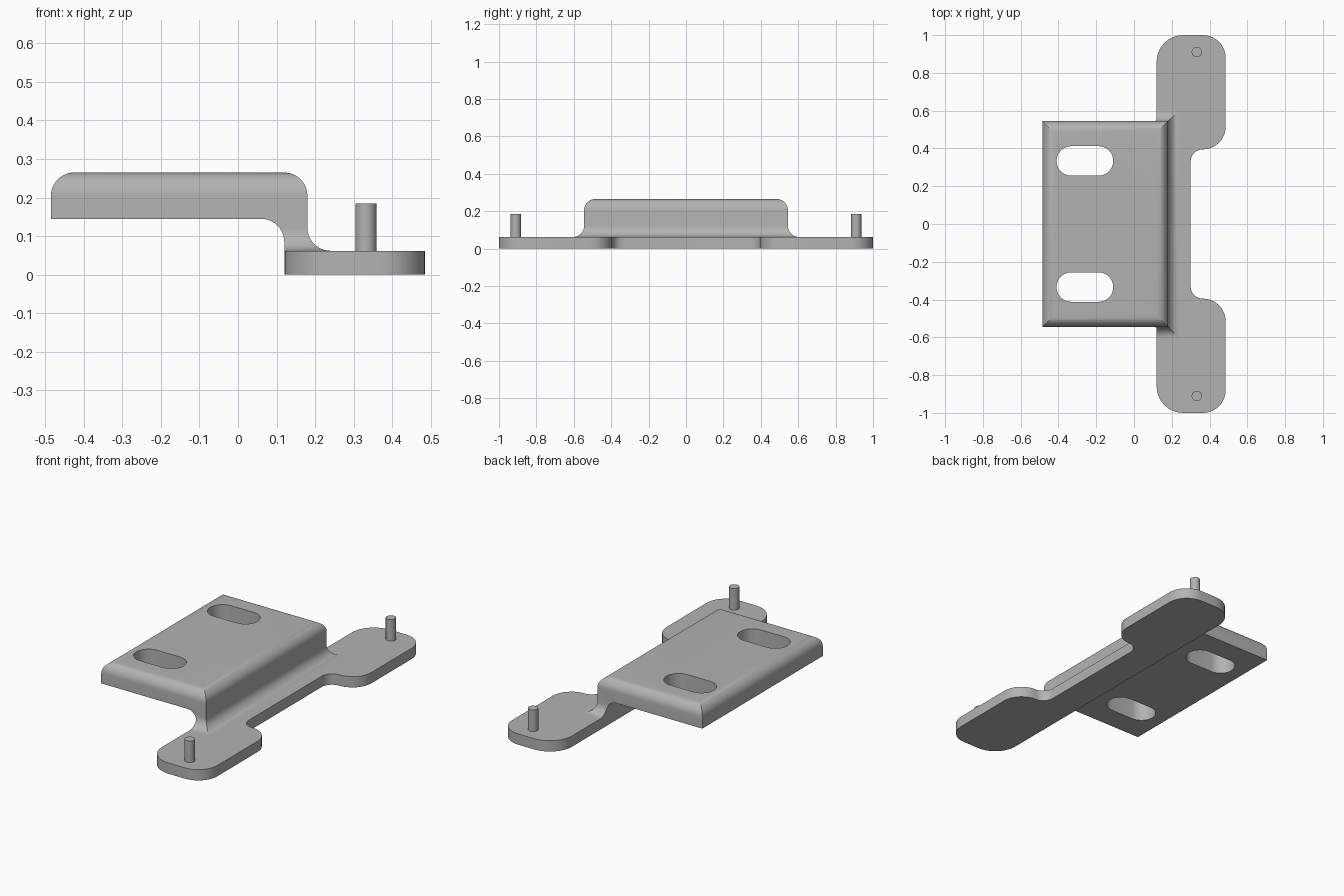
import bpy, bmesh, math
from mathutils import Vector

if "Cube" in bpy.data.objects:
    bpy.data.objects.remove(bpy.data.objects["Cube"], do_unlink=True)

metal = bpy.data.materials.new("grey metal")
metal.use_nodes = True
GREY = (0.45, 0.45, 0.45, 1)
metal.diffuse_color = GREY
metal.node_tree.nodes["Principled BSDF"].inputs["Base Color"].default_value = GREY


def rounded(corners, steps=10):
    """Outline from right-angled (a, b, radius) corners."""
    pts = []
    for i, (a, b, r) in enumerate(corners):
        p = Vector((a, b))
        if r == 0:
            pts.append(p)
            continue
        to_prev = (Vector(corners[i - 1][:2]) - p).normalized()
        to_next = (Vector(corners[(i + 1) % len(corners)][:2]) - p).normalized()
        centre = p + r * (to_prev + to_next)
        for k in range(steps + 1):
            t = math.pi / 2 * k / steps
            pts.append(centre - r * (to_next * math.cos(t) + to_prev * math.sin(t)))
    return pts


def loft(name, rings):
    """Closed solid skinned through rings of equal point count."""
    bm = bmesh.new()
    loops = [[bm.verts.new(p) for p in ring] for ring in rings]
    n = len(loops[0])
    for low, high in zip(loops, loops[1:]):
        for i in range(n):
            j = (i + 1) % n
            bm.faces.new((low[i], low[j], high[j], high[i]))
    bm.faces.new(loops[0][::-1])
    bm.faces.new(loops[-1])
    bmesh.ops.recalc_face_normals(bm, faces=bm.faces)
    mesh = bpy.data.meshes.new(name)
    bm.to_mesh(mesh)
    bm.free()
    mesh.materials.append(metal)
    obj = bpy.data.objects.new(name, mesh)
    bpy.context.collection.objects.link(obj)
    return obj


def activate(obj):
    bpy.ops.object.select_all(action='DESELECT')
    obj.select_set(True)
    bpy.context.view_layer.objects.active = obj


def cut(obj, cutter):
    mod = obj.modifiers.new("cut", 'BOOLEAN')
    mod.operation, mod.solver, mod.object = 'DIFFERENCE', 'EXACT', cutter
    activate(obj)
    bpy.ops.object.modifier_apply(modifier=mod.name)
    bpy.data.objects.remove(cutter, do_unlink=True)


def smooth(obj):
    activate(obj)
    bpy.ops.object.shade_smooth_by_angle(angle=math.radians(30))


# Mounting flange: narrow strip with a rounded ear at each end
FLANGE_TOP = 0.062
half = [(0.30, 0.395, 0.065), (0.485, 0.395, 0.12), (0.485, 1, 0.12), (0.12, 1, 0.14)]
outline = rounded(half + [(x, -y, r) for x, y, r in reversed(half)])
flange = loft("mounting_flange", [[(p.x, p.y, z) for p in outline] for z in (0, FLANGE_TOP)])
smooth(flange)

# Raised plate and riser: flared foot, straight sides, rolled top edges
R, TOP, STEPS = 0.06, 0.265, 10
levels = []
for k in range(STEPS + 1):
    t = math.pi / 2 * k / STEPS
    levels.append((R * (1 - math.sin(t)), FLANGE_TOP + R * (1 - math.cos(t))))
for k in range(STEPS + 1):
    t = math.pi / 2 * k / STEPS
    levels.append((-R * (1 - math.cos(t)), TOP - R * (1 - math.sin(t))))
rings = []
for grow, z in levels:
    x0, x1, y = -0.485 - grow, 0.18 + grow, 0.545 + grow
    rings.append([(x0, -y, z), (x1, -y, z), (x1, y, z), (x0, y, z)])
plate = loft("raised_plate", rings)

# Open space below the plate, with a rounded inner bend
under = rounded([(-0.8, 0, 0), (0.12, 0, 0), (0.12, 0.145, R), (-0.8, 0.145, 0)])
cut(plate, loft("under_cutter", [[(p.x, y, p.y) for p in under] for y in (-0.8, 0.8)]))

# Two long adjustment slots
for side in (-1, 1):
    y0, y1, r = side * 0.334 - 0.078, side * 0.334 + 0.078, 0.0779
    slot = rounded([(-0.41, y0, r), (-0.11, y0, r), (-0.11, y1, r), (-0.41, y1, r)])
    cut(plate, loft("slot_cutter", [[(p.x, p.y, z) for p in slot] for z in (0, 0.4)]))
smooth(plate)

# Locating pins on the ears
for side, name in ((-1, "front_pin"), (1, "back_pin")):
    bpy.ops.mesh.primitive_cylinder_add(vertices=32, radius=0.027, depth=0.145,
                                        location=(0.332, side * 0.91, 0.1125))
    pin = bpy.context.object
    pin.name = name
    pin.data.materials.append(metal)
    smooth(pin)
